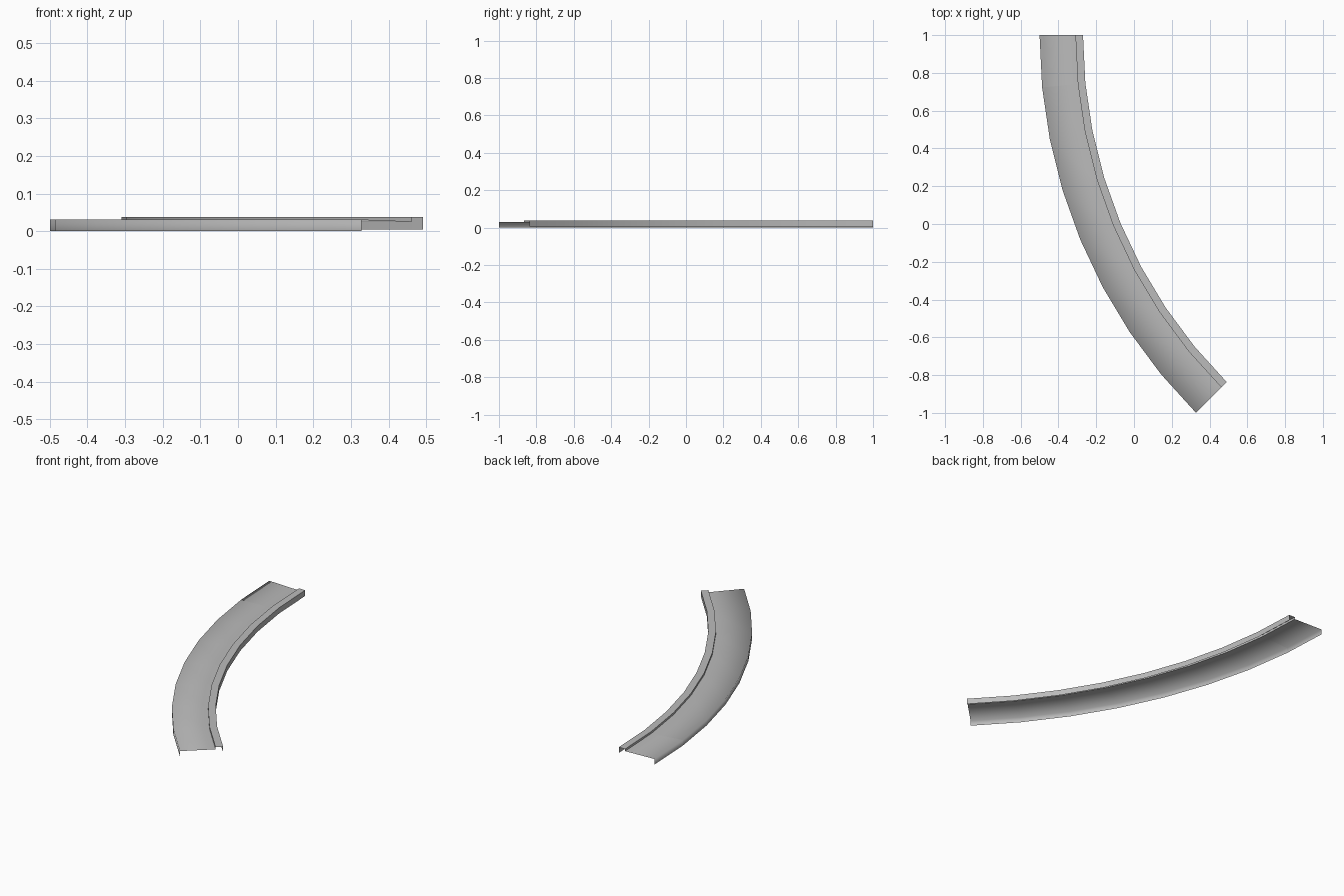
import bpy
import math

cube = bpy.data.objects.get("Cube")
if cube:
    bpy.data.objects.remove(cube, do_unlink=True)

# Plan: a 45 degree bend in eight straight steps
STEPS = 8
SWEEP = math.radians(45)
OUTER, KERB, INNER = 2.828, 2.638, 2.598
CENTRE_X, CENTRE_Y = OUTER - 0.5, 1.0

grey = bpy.data.materials.new("plain grey")
grey.use_nodes = True
colour = (0.5, 0.5, 0.5, 1)
grey.diffuse_color = colour
grey.node_tree.nodes["Principled BSDF"].inputs["Base Color"].default_value = colour


def sweep(name, profile, first, last):
    """Sweep an open (radius, height) profile along the bend."""
    verts, faces = [], []
    n = len(profile)
    for i in range(first, last + 1):
        a = SWEEP * i / STEPS
        verts += [(CENTRE_X - r * math.cos(a), CENTRE_Y - r * math.sin(a), z)
                  for r, z in profile]
    for i in range(last - first):
        for j in range(n - 1):
            k = i * n + j
            faces.append((k, k + n, k + n + 1, k + 1))
    mesh = bpy.data.meshes.new(name)
    mesh.from_pydata(verts, [], faces)
    mesh.materials.append(grey)
    mesh.shade_smooth()
    obj = bpy.data.objects.new(name, mesh)
    bpy.context.collection.objects.link(obj)
    return obj


# Deck with its outer skirt rolled smoothly together, in two lengths
deck = [(OUTER, 0), (OUTER, 0.031), (KERB, 0.026)]
sweep("end_slab", deck, 0, 1)
sweep("main_slab", deck, 1, STEPS)

# Raised hollow kerb along the inside of the bend
kerb = sweep("inner_kerb",
             [(KERB, 0.026), (KERB, 0.038), (INNER, 0.038), (INNER, 0.005)],
             0, STEPS)
bpy.ops.object.select_all(action='DESELECT')
kerb.select_set(True)
bpy.context.view_layer.objects.active = kerb
bpy.ops.object.shade_smooth_by_angle(angle=math.radians(30))
